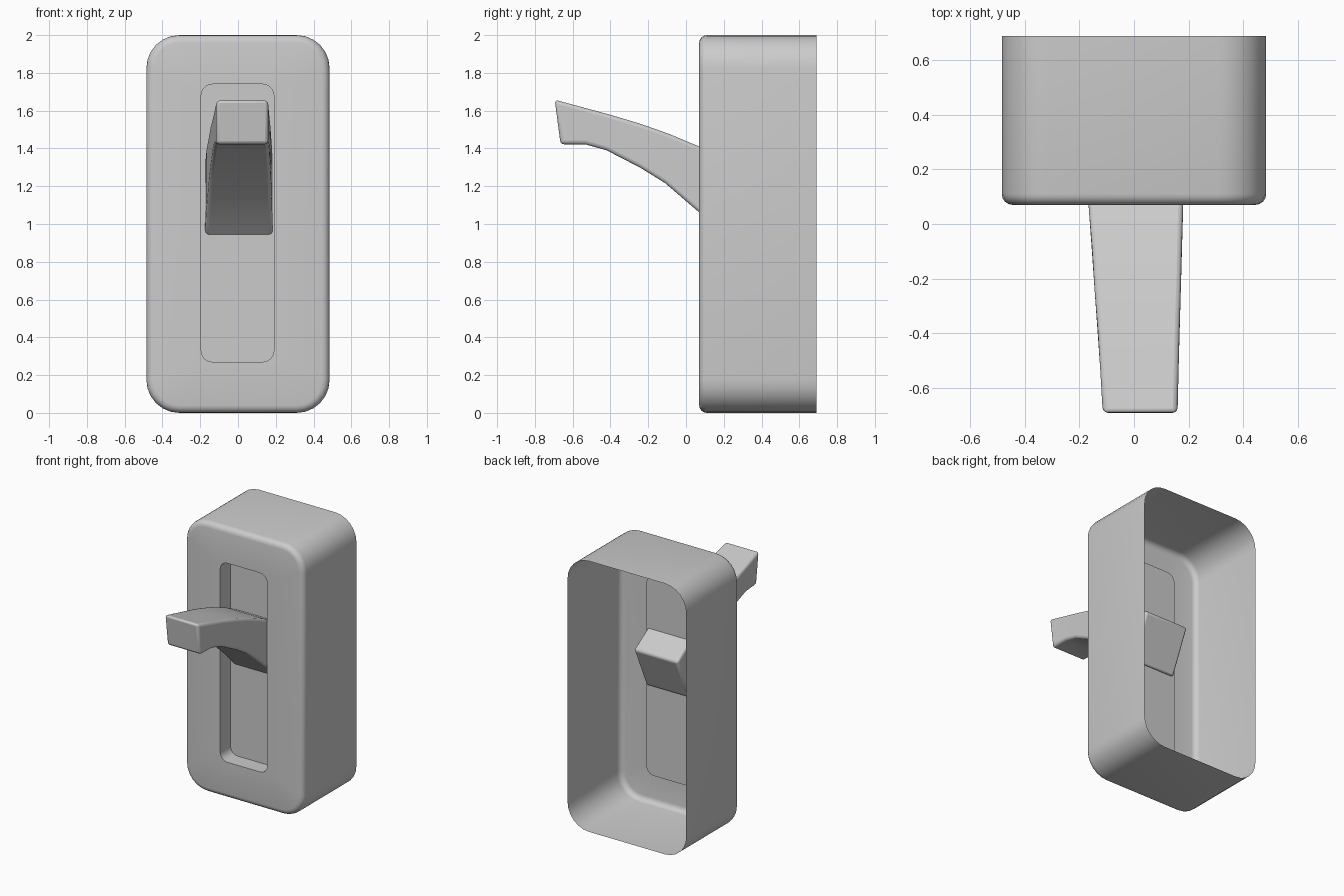
import bpy, bmesh
from math import sin, cos, pi

if "Cube" in bpy.data.objects:
    bpy.data.objects.remove(bpy.data.objects["Cube"])


def finish(name, bm):
    mesh = bpy.data.meshes.new(name)
    bm.to_mesh(mesh)
    bm.free()
    ob = bpy.data.objects.new(name, mesh)
    bpy.context.collection.objects.link(ob)
    return ob


def smooth(ob, angle):
    bpy.ops.object.select_all(action='DESELECT')
    ob.select_set(True)
    bpy.context.view_layer.objects.active = ob
    bpy.ops.object.shade_smooth_by_angle(angle=angle)


def rounded_ring(bm, x0, x1, z0, z1, r, y, seg=6):
    """Rounded rectangle of vertices in the plane at depth y."""
    corners = [(x1 - r, z1 - r), (x0 + r, z1 - r), (x0 + r, z0 + r), (x1 - r, z0 + r)]
    ring = []
    for k, (cx, cz) in enumerate(corners):
        for i in range(seg + 1):
            a = pi / 2 * (k + i / seg)
            ring.append(bm.verts.new((cx + r * cos(a), y, cz + r * sin(a))))
    return ring


def loft(bm, rings):
    n = len(rings[0])
    for a, b in zip(rings, rings[1:]):
        for i in range(n):
            j = (i + 1) % n
            bm.faces.new((a[i], a[j], b[j], b[i]))


# Housing: open-backed shell with rounded front rim and a recessed slot
FRONT, BACK, FLOOR, RIM = 0.07, 0.69, 0.19, 0.04
W, R = 0.485, 0.175
bm = bmesh.new()
rings = [rounded_ring(bm, -W, W, 0, 2, R, BACK)]
for i in range(5):
    t = pi / 2 * i / 4
    d = RIM * (1 - cos(t))
    rings.append(rounded_ring(bm, -W + d, W - d, d, 2 - d, R - d, FRONT + RIM * (1 - sin(t))))
for y in (FRONT, FLOOR):
    rings.append(rounded_ring(bm, -0.195, 0.19, 0.27, 1.74, 0.06, y))
loft(bm, rings)
floor = bm.faces.new(rings[-1])
bmesh.ops.recalc_face_normals(bm, faces=bm.faces)
floor.normal_update()
if floor.normal.y > 0:
    bmesh.ops.reverse_faces(bm, faces=bm.faces)
housing = finish("switch_housing", bm)
smooth(housing, 0.6)

# Lever: curved tapered bar, stations of (top y, top z, bottom y, bottom z)
stations = [
    (-0.695, 1.658, -0.664, 1.422),
    (-0.53, 1.613, -0.53, 1.421),
    (-0.40, 1.578, -0.42, 1.390),
    (-0.24, 1.530, -0.24, 1.297),
    (-0.09, 1.477, -0.11, 1.216),
    (0.07, 1.410, 0.074, 1.058),
    (0.20, 1.345, 0.15, 0.985),
    (0.35, 1.250, 0.205, 0.930),
]
bm = bmesh.new()
rings = []
for k, (yt, zt, yb, zb) in enumerate(stations):
    t = min(1, (yb + 0.66) / 0.85)
    xl, xr = -0.115 - 0.06 * t, 0.16 + 0.024 * t
    rings.append([bm.verts.new(p) for p in
                  ((xl, yt, zt), (xr, yt, zt), (xr, yb, zb), (xl, yb, zb))])
loft(bm, rings)
bm.faces.new(rings[0])
bm.faces.new(rings[-1])
bmesh.ops.recalc_face_normals(bm, faces=bm.faces)
lever = finish("switch_lever", bm)
smooth(lever, 0.6)
bevel = lever.modifiers.new("edge_rounding", 'BEVEL')
bevel.width = 0.018
bevel.segments = 3
bevel.limit_method = 'ANGLE'
bevel.angle_limit = 0.8
